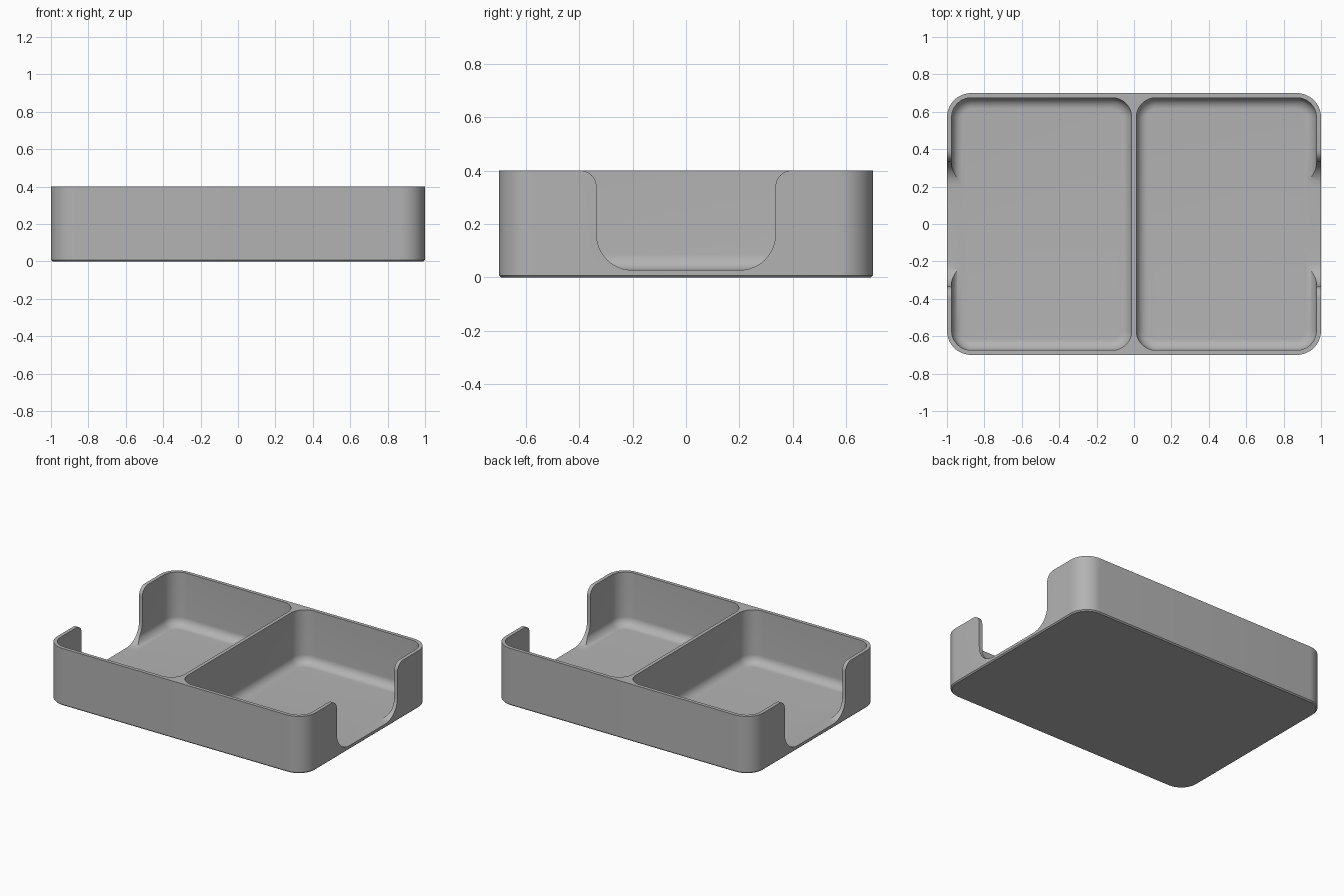
import bpy, bmesh
from math import cos, sin, pi, radians

cube = bpy.data.objects.get("Cube")
if cube:
    bpy.data.objects.remove(cube)

LENGTH, WIDTH, HEIGHT = 2.0, 1.4, 0.4
WALL, FLOOR, CORNER = 0.025, 0.027, 0.13
FILLET = 0.06

grey = bpy.data.materials.new("light grey")
grey.use_nodes = True
grey.diffuse_color = (0.45, 0.45, 0.45, 1)
grey.node_tree.nodes["Principled BSDF"].inputs["Base Color"].default_value = (0.45, 0.45, 0.45, 1)


def arc(cx, cy, r, start, end, steps=12):
    """Points along an arc, angles in degrees."""
    angles = [radians(start + (end - start) * i / steps) for i in range(steps + 1)]
    return [(cx + r * cos(a), cy + r * sin(a)) for a in angles]


def rounded_rect(x0, x1, y0, y1, r):
    return (arc(x1 - r, y1 - r, r, 0, 90) + arc(x0 + r, y1 - r, r, 90, 180)
            + arc(x0 + r, y0 + r, r, 180, 270) + arc(x1 - r, y0 + r, r, 270, 360))


def loft(name, rings):
    """Closed solid through rings of equal point count."""
    bm = bmesh.new()
    loops = [[bm.verts.new(p) for p in ring] for ring in rings]
    for a, b in zip(loops, loops[1:]):
        for i in range(len(a)):
            j = (i + 1) % len(a)
            bm.faces.new((a[i], a[j], b[j], b[i]))
    bm.faces.new(loops[0][::-1])
    bm.faces.new(loops[-1])
    bmesh.ops.recalc_face_normals(bm, faces=bm.faces)
    mesh = bpy.data.meshes.new(name)
    bm.to_mesh(mesh)
    bm.free()
    obj = bpy.data.objects.new(name, mesh)
    bpy.context.collection.objects.link(obj)
    mesh.materials.append(grey)
    return obj


def rounded_box(name, x0, x1, y0, y1, r, levels):
    """Rounded box from (inset, height) levels."""
    return loft(name, [[(x, y, z) for x, y in
                        rounded_rect(x0 + d, x1 - d, y0 + d, y1 - d, r - d)]
                       for d, z in levels])


# Outer body with a small chamfer under the rim of the base
tray = rounded_box("divided_tray", -LENGTH / 2, LENGTH / 2, -WIDTH / 2, WIDTH / 2, CORNER,
                   [(0.008, 0), (0, 0.008), (0, HEIGHT)])

# Two pockets with filleted floors, leaving a thin divider
fillet = [(FILLET - px, FLOOR + FILLET + pz) for px, pz in arc(0, 0, FILLET, -90, 0, 10)]
inner_x, inner_y = LENGTH / 2 - WALL, WIDTH / 2 - WALL
cutters = []
for side, x0, x1 in (("left", WALL / 2, inner_x), ("right", -inner_x, -WALL / 2)):
    cutters.append(rounded_box(side + "_pocket_cutter", x0, x1, -inner_y, inner_y,
                               CORNER - WALL, fillet + [(0, HEIGHT + 0.1)]))

# Hand notches in both end walls, rounded at the base and flared at the rim
HALF, NOTCH_R, FLARE = 0.335, 0.135, 0.06
base = FLOOR + 0.0003
half = (arc(HALF - NOTCH_R, base + NOTCH_R, NOTCH_R, -90, 0)
        + arc(HALF + FLARE, HEIGHT - FLARE, FLARE, 180, 90)
        + [(HALF + FLARE, HEIGHT + 0.1)])
outline = half + [(-y, z) for y, z in reversed(half)]
for side, s in (("left", 1), ("right", -1)):
    cutters.append(loft(side + "_notch_cutter",
                        [[(s * x, y, z) for y, z in outline] for x in (0.88, 1.1)]))

for cutter in cutters:
    cutter.hide_render = True
    mod = tray.modifiers.new(cutter.name, 'BOOLEAN')
    mod.operation, mod.solver, mod.object = 'DIFFERENCE', 'EXACT', cutter

# Bake the cuts, then drop the cutters
bpy.ops.object.select_all(action='DESELECT')
bpy.context.view_layer.objects.active = tray
tray.select_set(True)
for mod in list(tray.modifiers):
    bpy.ops.object.modifier_apply(modifier=mod.name)
for cutter in cutters:
    bpy.data.objects.remove(cutter)
bpy.ops.object.shade_smooth_by_angle(angle=radians(30))
